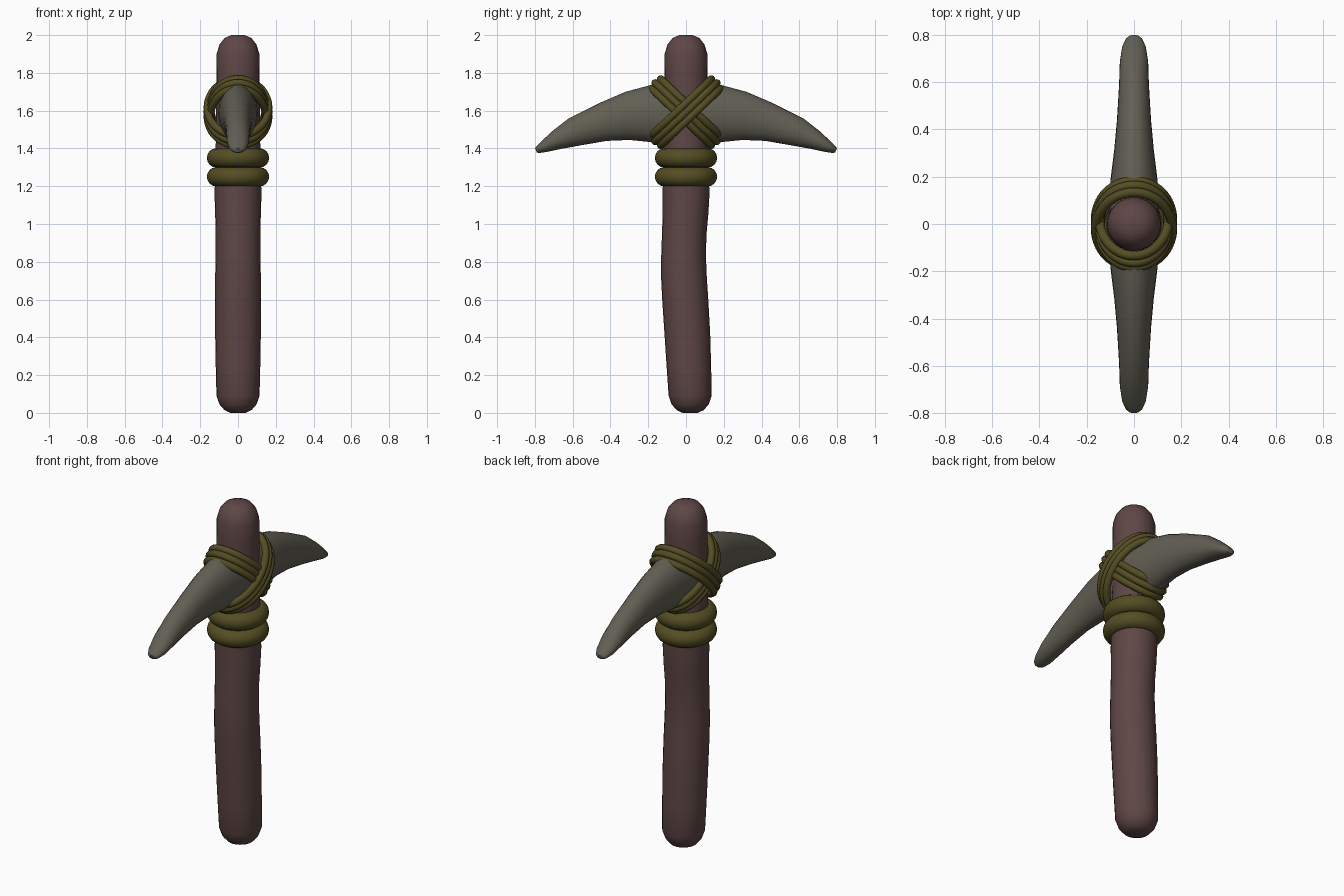
import bpy, bmesh, math
from mathutils import Vector

if "Cube" in bpy.data.objects:
    bpy.data.objects.remove(bpy.data.objects["Cube"])


def material(name, rgb):
    m = bpy.data.materials.new(name)
    m.diffuse_color = (*rgb, 1)
    m.use_nodes = True
    m.node_tree.nodes["Principled BSDF"].inputs["Base Color"].default_value = m.diffuse_color
    return m


wood = material("dark_wood", (0.112, 0.062, 0.060))
stone = material("grey_stone", (0.122, 0.115, 0.088))
rope = material("olive_rope", (0.088, 0.074, 0.017))


def loft(name, rings, mat, closed=False, sides=24):
    """Skin elliptical rings given as (centre, axis_u, axis_v)."""
    bm = bmesh.new()
    loops = []
    for c, u, v in rings:
        loops.append([bm.verts.new(c + u * math.cos(a) + v * math.sin(a))
                      for a in (2 * math.pi * i / sides for i in range(sides))])
    pairs = list(zip(loops, loops[1:]))
    if closed:
        pairs.append((loops[-1], loops[0]))
    else:
        bm.faces.new(loops[0])
        bm.faces.new(loops[-1])
    for a, b in pairs:
        for i in range(sides):
            j = (i + 1) % sides
            bm.faces.new((a[i], a[j], b[j], b[i]))
    bmesh.ops.recalc_face_normals(bm, faces=bm.faces)
    me = bpy.data.meshes.new(name)
    bm.to_mesh(me)
    bm.free()
    me.materials.append(mat)
    ob = bpy.data.objects.new(name, me)
    bpy.context.collection.objects.link(ob)
    bpy.ops.object.select_all(action='DESELECT')
    ob.select_set(True)
    bpy.context.view_layer.objects.active = ob
    bpy.ops.object.shade_smooth_by_angle(angle=math.radians(50))
    return ob


def cord(name, centre, u, v, ru, rv, thick, sides=12, steps=56):
    """Closed round cord following an ellipse spanned by u and v."""
    n = u.cross(v)
    rings = []
    for i in range(steps):
        a = 2 * math.pi * i / steps
        p = u * ru * math.cos(a) + v * rv * math.sin(a)
        out = (u * rv * math.cos(a) + v * ru * math.sin(a)).normalized()
        rings.append((centre + p, out * thick, n * thick))
    return loft(name, rings, rope, True, sides)


X, Y, Z = Vector((1, 0, 0)), Vector((0, 1, 0)), Vector((0, 0, 1))

# Slightly crooked handle: z, y offset, radius
handle = [(0, .022, .04), (.015, .022, .072), (.045, .022, .098), (.09, .022, .114),
          (.25, .015, .118), (.42, .007, .121), (.6, -.004, .122), (.72, -.011, .121),
          (.84, -.013, .118), (.95, -.009, .118), (1.05, -.003, .121), (1.15, 0, .124),
          (1.25, 0, .122), (1.5, 0, .116), (1.8, 0, .114), (1.9, 0, .113),
          (1.95, 0, .098), (1.985, 0, .07), (2, 0, .035)]
loft("handle", [(Vector((0, y, z)), X * r, Y * r) for z, y, r in handle], wood)

# Curved pick head: top y, top z, bottom y, bottom z, half width
half = [(.1, 1.752, .1, 1.425, .104), (.2, 1.732, .2, 1.435, .098),
        (.32, 1.70, .3, 1.445, .084), (.46, 1.64, .42, 1.44, .072),
        (.62, 1.56, .56, 1.416, .063), (.71, 1.49, .66, 1.398, .06),
        (.765, 1.438, .735, 1.382, .05), (.792, 1.412, .775, 1.376, .034),
        (.799, 1.402, .79, 1.378, .02)]
sections = [(-a, b, -c, d, w) for a, b, c, d, w in reversed(half)]
sections += [(0, 1.758, 0, 1.42, .106)] + half
rings = []
for ty, tz, by, bz, w in sections:
    top, bottom = Vector((0, ty, tz)), Vector((0, by, bz))
    rings.append(((top + bottom) / 2, X * w, (top - bottom) / 2))
loft("pick_head", rings, stone)

# Two thick collar rings below the head
for i, z in enumerate((1.25, 1.35)):
    cord(f"collar_ring_{i + 1}", Vector((0, 0, z)), X, Y, .114, .114, .051, 16)

# Crossed lashings: three cords on each diagonal
for side, rx in ((1, .162), (-1, .146)):
    diag = Vector((0, side, .95)).normalized()
    normal = X.cross(diag)
    for k in (-1, 0, 1):
        centre = Vector((0, 0, 1.592)) + normal * k * .035
        cord(f"lashing_{'a' if side > 0 else 'b'}_{k + 2}", centre, X, diag,
             rx, .225 if k == 0 else .218, .02)
